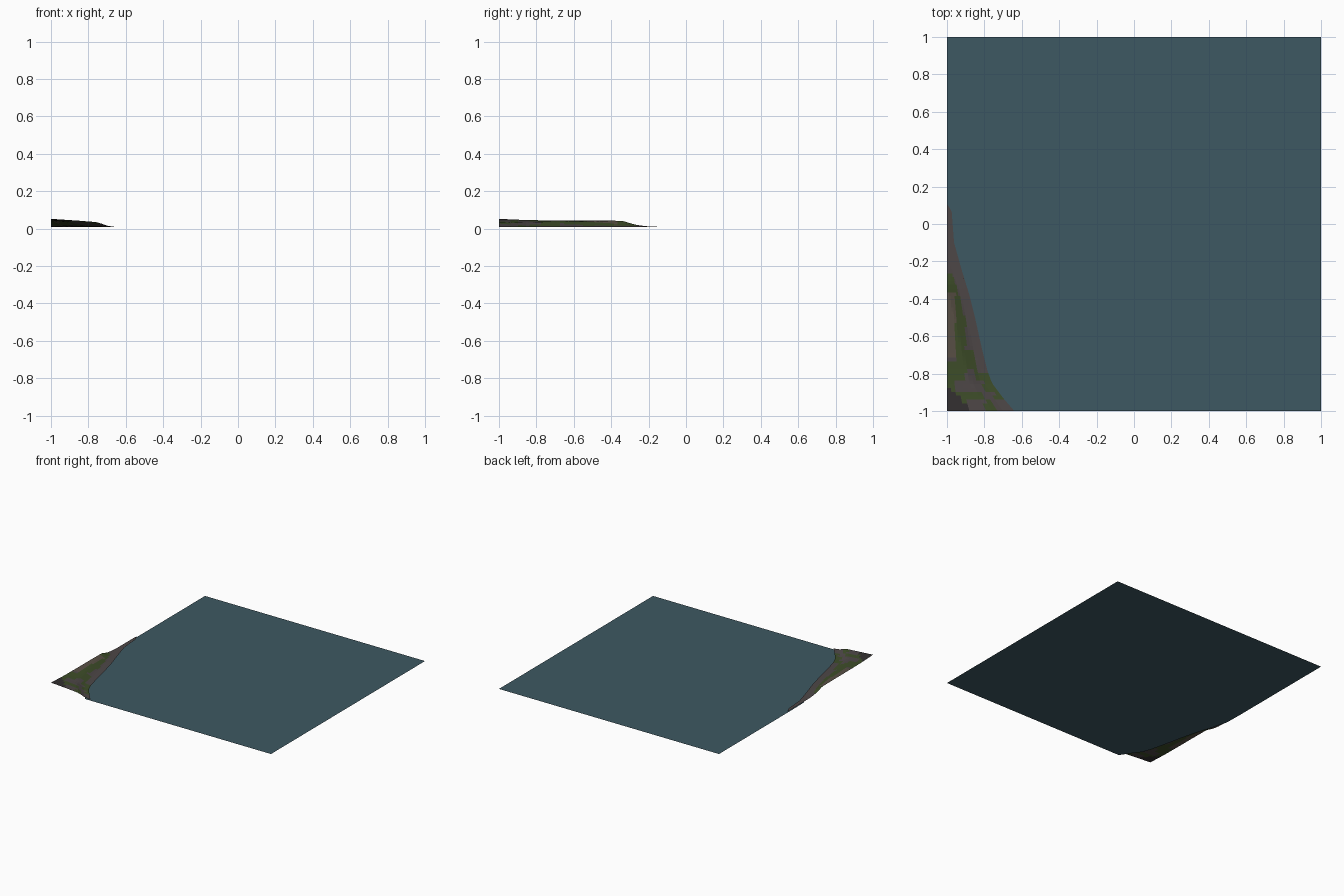
import bpy, bmesh, random

if "Cube" in bpy.data.objects:
    bpy.data.objects.remove(bpy.data.objects["Cube"])
random.seed(4)

def material(name, rgb):
    m = bpy.data.materials.new(name)
    m.diffuse_color = (*rgb, 1)
    m.use_nodes = True
    m.node_tree.nodes["Principled BSDF"].inputs["Base Color"].default_value = m.diffuse_color
    return m

def interp(table, v):
    if v <= table[0][0]:
        return table[0][1]
    for (a, p), (b, q) in zip(table, table[1:]):
        if v <= b:
            return p + (q - p) * (v - a) / (b - a)
    return table[-1][1]

def add_object(name, bm, mats):
    me = bpy.data.meshes.new(name)
    bm.to_mesh(me)
    bm.free()
    for m in mats:
        me.materials.append(m)
    ob = bpy.data.objects.new(name, me)
    bpy.context.collection.objects.link(ob)
    return ob

# Shoreline (y, x), height by distance from shore, height factor along y
shore = [(-1, -.64), (-.93, -.70), (-.85, -.76), (-.78, -.785), (-.68, -.81), (-.5, -.85),
         (-.38, -.88), (-.25, -.92), (-.1, -.962), (.07, -.975), (.105, -.998)]
slope = [(0, .0), (.05, .004), (.11, .026), (.21, .034), (.36, .044)]
factor = [(-1, 1), (-.7, 1.08), (-.45, 1.22), (-.33, 1.3), (-.27, .75), (-.2, .35), (.1, .3)]

# Water sheet, cut away under the land just inside the shoreline
bm = bmesh.new()
edge = [(max(-1, x - .035), y) for y, x in shore[1:9]]
outline = [(-.69, -1), (1, -1), (1, 1), (-1, 1), (-1, .06)] + edge[::-1]
bm.faces.new([bm.verts.new((x, y, 0)) for x, y in outline])
add_object("water", bm, [material("water_blue", (.047, .098, .122))])

# Land sheet: rows along y, columns from the border to the shore
ROWS, COLS = 54, 12
bm = bmesh.new()
grid = []
for r in range(ROWS + 1):
    y = -1 + 1.105 * r / ROWS
    sx = interp(shore, y)
    row = []
    for c in range(COLS + 1):
        x = -1 + (sx + 1) * c / COLS
        z = .008 + interp(slope, sx - x) * interp(factor, y)
        row.append(bm.verts.new((x, y, z)))
    grid.append(row)

# Ground cover: 0 rock, 1 grass, 2 sand, 3 dark ground
patches = {}
def cover(x, y):
    d = interp(shore, y) - x
    if (x + 1) + (y + 1) < .135:
        return 3
    if x < -.955 and -.72 < y < -.37:
        return 2
    if y > -.27 or (y > -.8 and d < .055):
        return 0
    key = (int((x + 1) / .05), int((y + 1) / .055))
    if key not in patches:
        patches[key] = 0 if random.random() < .27 else 1
    return patches[key]

for r in range(ROWS):
    for c in range(COLS):
        f = bm.faces.new((grid[r][c], grid[r][c + 1], grid[r + 1][c + 1], grid[r + 1][c]))
        p = f.calc_center_median()
        f.material_index = cover(p.x, p.y)
add_object("coast_land", bm, [
    material("rock", (.075, .063, .063)), material("grass", (.048, .075, .022)),
    material("sand", (.10, .08, .06)), material("dark_ground", (.033, .029, .03))])
